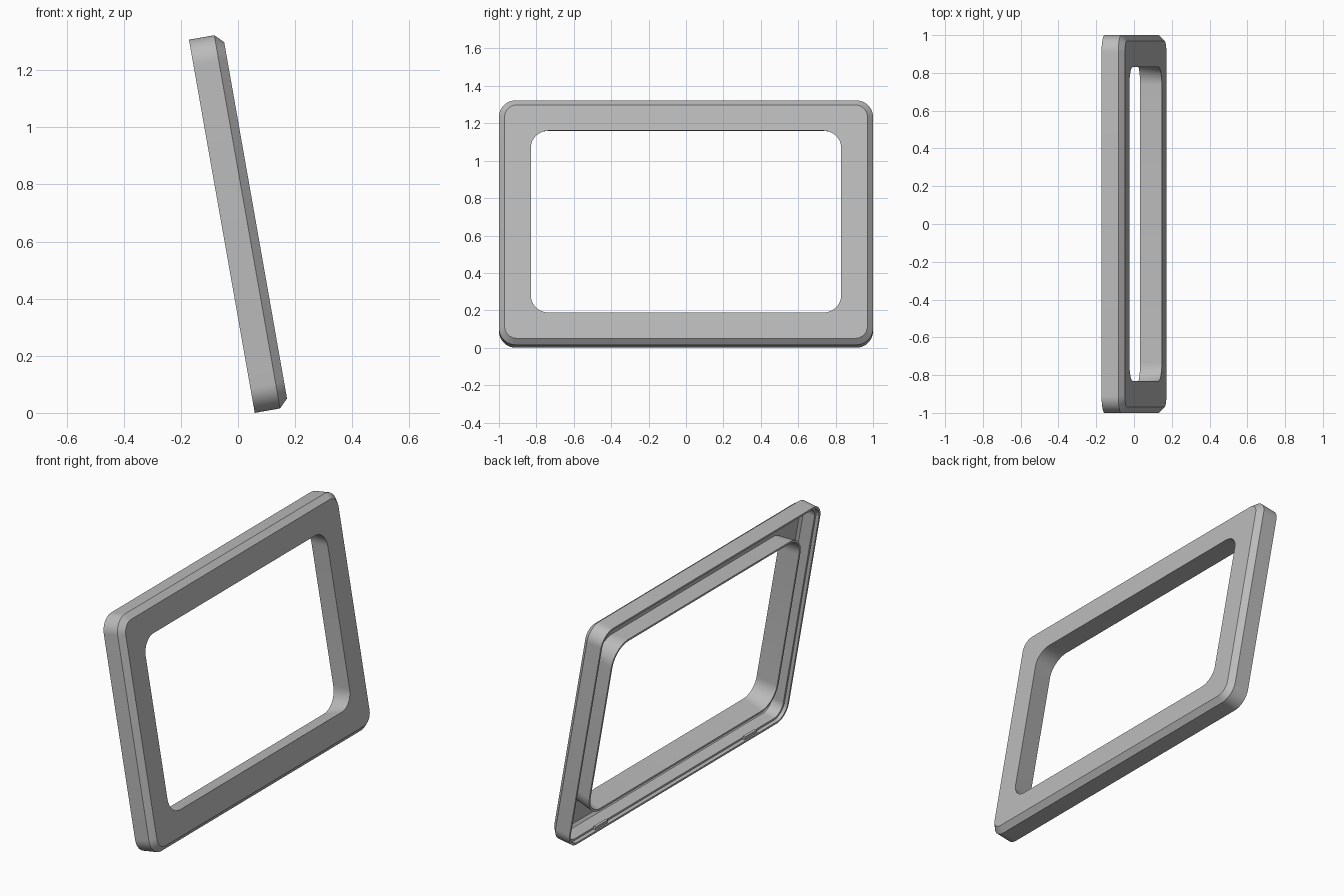
import bpy, bmesh, math
from mathutils import Matrix, Vector

if "Cube" in bpy.data.objects:
    bpy.data.objects.remove(bpy.data.objects["Cube"])

TILT = math.radians(10)
HALF_W, HALF_H = 1.0, 0.6635
PLACE = Matrix.Translation((0.0587, 0, 0)) @ Matrix.Rotation(-TILT, 4, 'Y')

grey = bpy.data.materials.new("plain grey")
grey.use_nodes = True
colour = (0.5, 0.5, 0.5, 1)
grey.diffuse_color = colour
grey.node_tree.nodes["Principled BSDF"].inputs["Base Color"].default_value = colour


def rounded_ring(inset, depth, radius, segments=12):
    """Rounded rectangle in the frame's own plane, x being depth."""
    points = []
    cy, cz = HALF_W - inset - radius, HALF_H - inset - radius
    for quarter, (sy, sz) in enumerate(((1, 1), (-1, 1), (-1, -1), (1, -1))):
        for i in range(segments + 1):
            a = math.pi / 2 * (quarter + i / segments)
            points.append(Vector((depth, sy * cy + radius * math.cos(a),
                                  HALF_H + sz * cz + radius * math.sin(a))))
    return points


def finish(name, bm):
    bmesh.ops.recalc_face_normals(bm, faces=bm.faces)
    bm.transform(PLACE)
    mesh = bpy.data.meshes.new(name)
    bm.to_mesh(mesh)
    bm.free()
    mesh.materials.append(grey)
    obj = bpy.data.objects.new(name, mesh)
    bpy.context.collection.objects.link(obj)
    return obj


# Hollow bezel: closed cross-section (inset, depth, corner radius) swept round
section = [
    (0, 0, 0.09), (0, 0.09, 0.09), (0.03, 0.12, 0.065),       # outer wall, chamfer
    (0.17, 0.12, 0.095), (0.15, 0, 0.115),                    # face, opening wall
    (0.138, 0, 0.127), (0.155, 0.105, 0.11),                  # opening rim
    (0.036, 0.105, 0.06), (0.024, 0.09, 0.07),                # inside of the face
    (0.024, 0.02, 0.07), (0.012, 0.02, 0.08), (0.012, 0, 0.08),  # stepped lip
]
bm = bmesh.new()
rings = [[bm.verts.new(p) for p in rounded_ring(*s)] for s in section]
for a, b in zip(rings, rings[1:] + rings[:1]):
    for i in range(len(a)):
        j = (i + 1) % len(a)
        bm.faces.new((a[i], a[j], b[j], b[i]))
bezel = finish("bezel_frame", bm)
bpy.context.view_layer.objects.active = bezel
bezel.select_set(True)
bpy.ops.object.shade_smooth_by_angle(angle=math.radians(25))

# Small clips on the lower lip
for name, side in (("left_clip", 1), ("right_clip", -1)):
    bm = bmesh.new()
    bmesh.ops.create_cube(bm, size=1, matrix=Matrix.Translation((0.014, side * 0.68, 0.021))
                          @ Matrix.Diagonal((0.014, 0.11, 0.02, 1)))
    finish(name, bm)
